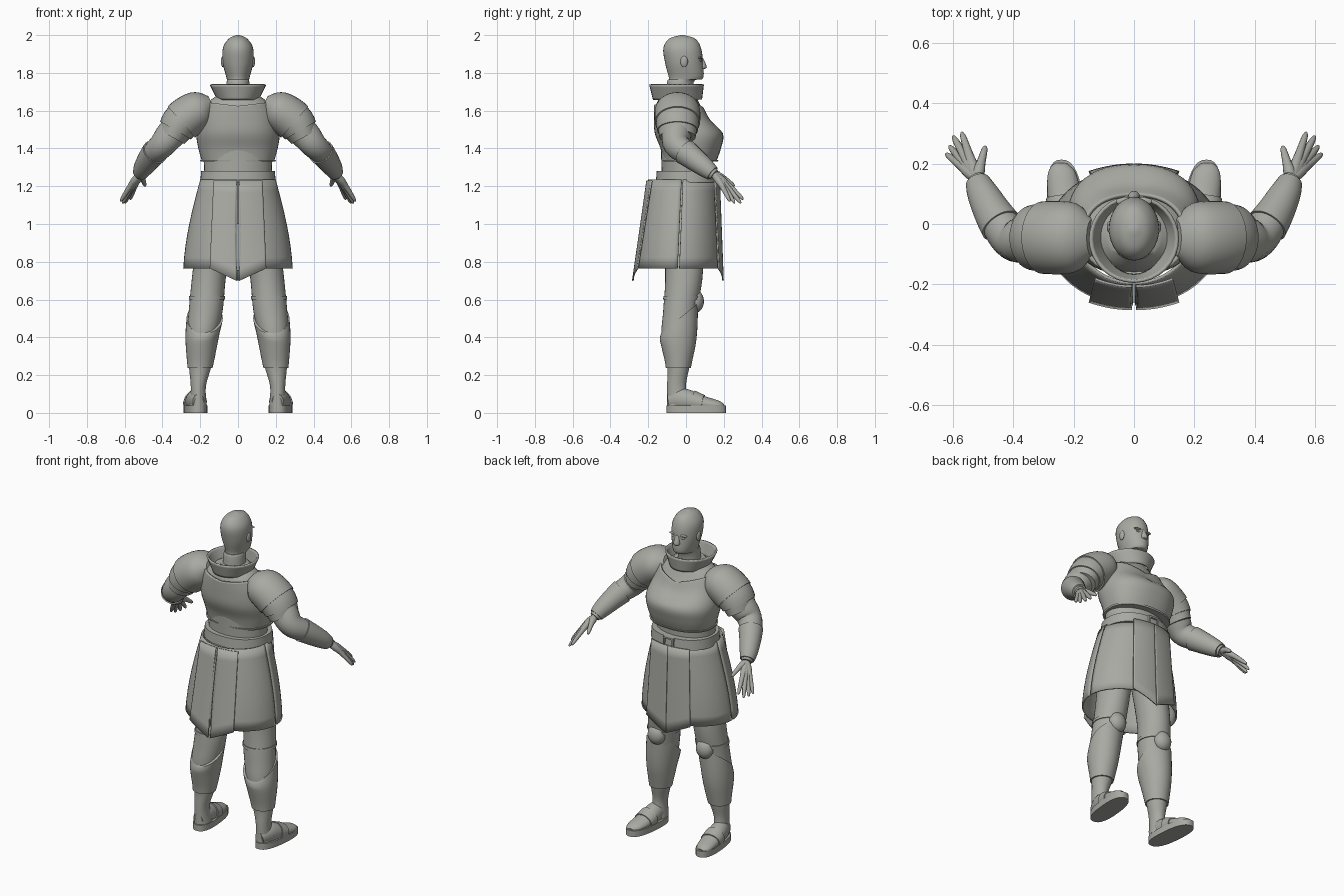
import bpy, bmesh, math
from mathutils import Vector

if "Cube" in bpy.data.objects:
    bpy.data.objects.remove(bpy.data.objects["Cube"])

grey = bpy.data.materials.new("warm grey")
grey.use_nodes = True
grey.diffuse_color = (.4, .4, .37, 1)
grey.node_tree.nodes["Principled BSDF"].inputs["Base Color"].default_value = grey.diffuse_color
UP, RIGHTWARD, FORWARD = Vector((0, 0, 1)), Vector((1, 0, 0)), Vector((0, 1, 0))


def finish(name, bm, mirror=False, thick=0):
    bmesh.ops.recalc_face_normals(bm, faces=bm.faces)
    mesh = bpy.data.meshes.new(name)
    bm.to_mesh(mesh)
    bm.free()
    mesh.materials.append(grey)
    part = bpy.data.objects.new(name, mesh)
    bpy.context.collection.objects.link(part)
    bpy.context.view_layer.objects.active = part
    part.select_set(True)
    bpy.ops.object.shade_smooth_by_angle(angle=math.radians(40))
    part.select_set(False)
    if thick:
        part.modifiers.new("thickness", "SOLIDIFY").thickness = thick
    if mirror:
        part.modifiers.new("mirror", "MIRROR").use_mirror_merge = False


def sample(path, t):
    """Smooth curve through the rings (x, y, z, width radius, depth radius) of a path."""
    last = len(path) - 1
    i = min(int(t), last - 1)
    f = t - i
    before, start, end, after = (path[max(0, min(last, i + k))] for k in (-1, 0, 1, 2))
    return [b + f / 2 * (c - a + f * (2 * a - 5 * b + 4 * c - d + f * (3 * (b - c) + d - a)))
            for a, b, c, d in zip(before, start, end, after)]


def rounded(value, power):
    return math.copysign(abs(value) ** (2 / power), value)


def loft(name, path, start=0, end=None, gap=0, level=False, cap=True, power=2,
         sides=32, shape=None, **options):
    """Skin a path, or a stretch of it as a shell with a gap; level rings stay horizontal."""
    end = len(path) - 1 if end is None else end
    steps = max(3, math.ceil((end - start) * 5))
    rings = [sample(path, start + (end - start) * i / steps) for i in range(steps + 1)]
    bm = bmesh.new()
    loops = []
    for i, (x, y, z, width, depth) in enumerate(rings):
        across, along = RIGHTWARD, FORWARD
        if not level:
            course = Vector(rings[min(i + 1, steps)][:3]) - Vector(rings[max(i - 1, 0)][:3])
            across = course.cross(UP).normalized()
            along = across.cross(course).normalized()
        loop = []
        for k in range(sides):
            angle = math.tau * k / sides
            c, s = math.cos(angle), math.sin(angle)
            point = Vector((x, y, z)) + across * rounded(c, power) * (width + gap) \
                + along * rounded(s, power) * (depth + gap)
            if shape:
                shape(point, i / steps, s)
            loop.append(bm.verts.new(point))
        loops.append(loop)
    for lower, upper in zip(loops, loops[1:]):
        for k in range(sides):
            n = (k + 1) % sides
            bm.faces.new((lower[k], lower[n], upper[n], upper[k]))
    if cap:
        bm.faces.new(loops[0])
        bm.faces.new(loops[-1])
    finish(name, bm, **options)


def sheet(name, surface, columns=16, rows=8, **options):
    bm = bmesh.new()
    grid = [[bm.verts.new(surface(i / columns, j / rows)) for i in range(columns + 1)]
            for j in range(rows + 1)]
    for upper, lower in zip(grid, grid[1:]):
        for i in range(columns):
            bm.faces.new((upper[i], upper[i + 1], lower[i + 1], lower[i]))
    finish(name, bm, **options)


def solid(name, centre, size, mirror=False, square=False):
    bm = bmesh.new()
    if square:
        bmesh.ops.create_cube(bm, size=2)
    else:
        bmesh.ops.create_uvsphere(bm, u_segments=20, v_segments=12, radius=1)
    bmesh.ops.scale(bm, vec=size, verts=bm.verts)
    bmesh.ops.translate(bm, vec=centre, verts=bm.verts)
    finish(name, bm, mirror)


# Head and face
head = [(0, -.04, 1.6, .07, .07), (0, -.03, 1.75, .06, .07), (0, 0, 1.77, .06, .09),
        (0, -.01, 1.85, .08, .1), (0, -.02, 1.93, .08, .1), (0, -.02, 1.98, .05, .07),
        (0, -.02, 2, .01, .01)]
loft("head", head, level=True)
nose = [(0, .08, 1.88, .01, .01), (0, .09, 1.83, .02, .02), (0, .08, 1.82, .01, .01)]
loft("nose", nose, level=True, sides=12)
solid("ear", (.08, -.01, 1.86), (.01, .02, .03), mirror=True)
solid("brow", (.03, .075, 1.88), (.03, .013, .006), mirror=True)
solid("eye", (.03, .075, 1.865), (.015, .01, .007), mirror=True)
for lip in (1.79, 1.8):
    solid("lip", (0, .083, lip), (.02, .01, .006))

# Undershirt, collar and cuirass
undershirt = [(0, 0, 1, .17, .13), (0, 0, 1.3, .18, .13), (0, 0, 1.5, .19, .14),
              (0, -.04, 1.62, .18, .12), (0, -.04, 1.7, .08, .08)]
loft("undershirt", undershirt, level=True)
collar = [(0, -.045, 1.66, .1, .12), (0, -.05, 1.74, .14, .135)]
loft("collar", collar, level=True, cap=False, thick=.01)


def neckline(point, t, s):
    # The upper edge dips in the middle, more so at the front
    dip = max(0, 1 - abs(point.x) / .17) * (.05 if s > 0 else .02)
    point.z -= dip * max(0, 2 * t - 1)


cuirass = [(0, .02, 1.33, .19, .14), (0, .025, 1.4, .21, .16), (0, .015, 1.48, .22, .18),
           (0, -.02, 1.57, .2, .15), (0, -.035, 1.645, .17, .135)]
loft("cuirass", cuirass, level=True, cap=False, power=2.3, sides=48, shape=neckline, thick=.012)
loft("cuirass_rim", cuirass, end=.2, gap=.008, level=True, power=2.3, sides=48)

# Belt and buckle
belt = [(0, .005, 1.22, .2, .165), (0, .005, 1.28, .195, .16)]
loft("belt", belt, level=True, power=2.2, sides=48)
for direction in (-1, 1):
    solid("buckle_side", (.03 * direction, .17, 1.25), (.005, .007, .03), square=True)
    solid("buckle_bar", (0, .17, 1.25 + .025 * direction), (.03, .007, .005), square=True)


# Armoured skirt in quarters, with pointed flaps at front and back
def skirt_quarter(turn):
    def surface(u, v):
        angle = turn * (.02 + u * (math.pi / 2 - .03))
        flare = .7 * math.sin(v * math.pi / 2) + .3 * v
        return Vector((math.cos(angle) * (.2 + .09 * flare),
                       math.sin(angle) * (.18 + .05 * flare) - .02 * (1 + v), 1.235 - .47 * v))
    return surface


def flap(slit, top_y, bottom_y):
    def surface(u, v):
        inner = slit * (1 + math.sin(v * math.pi))
        outer = .13 + .02 * v
        bend = math.copysign(.025 * u * u, top_y)
        bottom = .7 + .065 * u
        return Vector((inner + (outer - inner) * u, top_y + (bottom_y - top_y) * v - bend,
                       1.23 + (bottom - 1.23) * v))
    return surface


sheet("front_skirt", skirt_quarter(1), thick=.01, mirror=True)
sheet("back_skirt", skirt_quarter(-1), thick=.01, mirror=True)
sheet("front_flap", flap(.001, .18, .2), thick=.008, mirror=True)
sheet("back_flap", flap(.006, -.21, -.285), thick=.008, mirror=True)

# Arms with bracers and layered shoulder plates
arm = [(.2, -.05, 1.61, .09, .08), (.34, -.05, 1.49, .08, .08), (.4, -.05, 1.42, .07, .07),
       (.45, .01, 1.37, .06, .06), (.5, .1, 1.3, .045, .045), (.52, .15, 1.26, .03, .03)]
loft("arm", arm, mirror=True)
loft("bracer", arm, start=2.8, end=4.7, gap=.007, mirror=True)
shoulder = [(.14, -.045, 1.64, .06, .04), (.2, -.045, 1.61, .115, .1),
            (.3, -.045, 1.54, .12, .11), (.35, -.045, 1.46, .11, .09)]
loft("shoulder_dome", shoulder, end=2, mirror=True)
loft("shoulder_plate", shoulder, start=1.8, end=2.5, gap=-.007, mirror=True)
loft("lower_shoulder_plate", shoulder, start=2.3, gap=-.014, mirror=True)

# Hands: digits fan out from the wrist, and their thick roots form the palm
wrist = Vector(arm[-1][:3])
digits = [("index_finger", 72, .16, .13), ("middle_finger", 61, .16, .15),
          ("ring_finger", 50, .14, .15), ("little_finger", 39, .13, .14), ("thumb", 105, .11, .06)]
for name, degrees, reach, drop in digits:
    angle = math.radians(degrees)
    course = Vector((math.cos(angle) * reach, math.sin(angle) * reach, -drop))
    digit = [(*(wrist + course * t + UP * .04 * t * (1 - t)), radius, radius)
             for t, radius in ((0, .018), (.25, .02), (.5, .015), (.9, .01), (1, .004))]
    loft(name, digit, sides=12, mirror=True)


# Legs with greaves and knee guards
def greave_edge(point, t, s):
    # The top rises over the shin and falls behind the calf
    point.z += .08 * s * max(0, 1 - 2 * t)


leg = [(.1, -.02, 1.1, .1, .11), (.15, -.01, .75, .09, .1), (.17, -.03, .55, .09, .09),
       (.19, -.04, .4, .08, .09), (.2, -.04, .25, .06, .06), (.21, -.05, .14, .04, .05),
       (.21, -.04, .04, .045, .06)]
loft("leg", leg, level=True, mirror=True)
loft("greave", leg, start=2.3, end=4.1, gap=.008, level=True, mirror=True, shape=greave_edge)
loft("knee_strap", leg, start=1.6, end=1.7, gap=.005, level=True, mirror=True)
solid("knee_guard", (.165, .05, .59), (.055, .045, .06), mirror=True)


# Shoes
def toe_out(point, t, s):
    point.x += .09 * (point.y - .05)


sole = [(.225, .055, 0, .06, .158), (.225, .055, .038, .06, .158)]
loft("shoe_sole", sole, level=True, power=2.5, mirror=True, shape=toe_out)
shoe = [(.21, -.09, .06, .03, .04), (.22, -.02, .07, .05, .06), (.23, .09, .05, .055, .04),
        (.24, .17, .04, .045, .025), (.24, .2, .035, .02, .01)]
loft("shoe_upper", shoe, mirror=True)
loft("shoe_strap", shoe, start=1.5, end=2, gap=.006, mirror=True)
